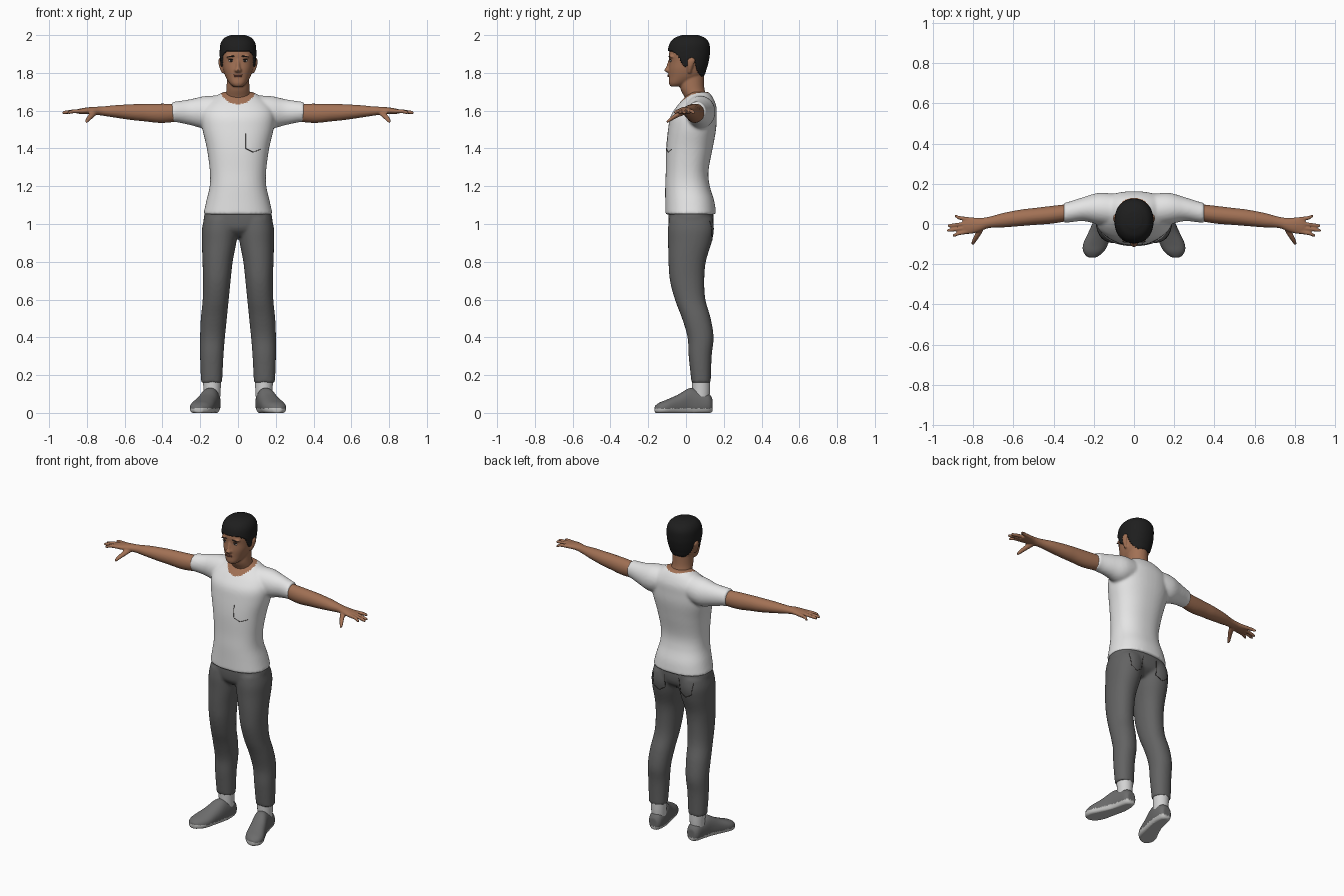
import bpy
import bmesh
import math
from mathutils import Matrix, Vector
from mathutils.bvhtree import BVHTree

cube = bpy.data.objects.get("Cube")
if cube:
    bpy.data.objects.remove(cube)


def material(name, r, g, b):
    m = bpy.data.materials.new(name)
    m.use_nodes = True
    m.diffuse_color = (r, g, b, 1)
    m.node_tree.nodes["Principled BSDF"].inputs["Base Color"].default_value = (r, g, b, 1)
    return m


SKIN = material("brown skin", 0.36, 0.165, 0.09)
HAIR = material("black hair", 0.013, 0.013, 0.013)
SHIRT = material("white cotton", 0.78, 0.78, 0.78)
DENIM = material("grey denim", 0.125, 0.125, 0.125)
SHOE = material("grey shoe", 0.15, 0.15, 0.15)
SOLE = material("pale sole", 0.55, 0.55, 0.54)
SOCK = material("pale sock", 0.65, 0.65, 0.65)
EYE = material("eye white", 0.5, 0.45, 0.42)
DARK = material("dark detail", 0.025, 0.02, 0.018)
LIP = material("lip", 0.26, 0.095, 0.065)


def interpolate(rings, steps):
    """Smooth curve through the key rings."""
    out = []
    for i in range(len(rings) - 1):
        p0, p1 = rings[max(i - 1, 0)], rings[i]
        p2, p3 = rings[i + 1], rings[min(i + 2, len(rings) - 1)]
        for k in range(steps):
            t = k / steps
            out.append([b + 0.5 * t * (c - a + t * (2 * a - 5 * b + 4 * c - d + t * (3 * (b - c) + d - a)))
                        for a, b, c, d in zip(p0, p1, p2, p3)])
    out.append(rings[-1])
    return out


def loft(bm, axis, rings, side=1, power=2.0, segs=32, steps=5, floor=None):
    """Closed loft along an axis; ring = position, two centre values, two radii."""
    u, v = [i for i in range(3) if i != axis]
    loops = []
    for t, cu, cv, ru, rv in interpolate(rings, steps):
        loop = []
        for k in range(segs):
            a = math.tau * k / segs
            c, s = math.cos(a), math.sin(a)
            p = [0, 0, 0]
            p[axis] = t
            p[u] = cu + ru * math.copysign(abs(c) ** (2 / power), c)
            p[v] = cv + rv * math.copysign(abs(s) ** (2 / power), s)
            if floor is not None:
                p[2] = max(p[2], floor)
            loop.append(bm.verts.new((p[0] * side, p[1], p[2])))
        loops.append(loop)
    faces = [bm.faces.new(loops[0]), bm.faces.new(loops[-1])]
    for a, b in zip(loops, loops[1:]):
        for k in range(segs):
            n = (k + 1) % segs
            faces.append(bm.faces.new((a[k], a[n], b[n], b[k])))
    bmesh.ops.recalc_face_normals(bm, faces=faces)


def finish(name, bm, mats, voxel=None, smooth=3, rule=None):
    """Make the object, fuse overlapping volumes, colour faces by a rule."""
    mesh = bpy.data.meshes.new(name)
    bm.to_mesh(mesh)
    bm.free()
    obj = bpy.data.objects.new(name, mesh)
    bpy.context.collection.objects.link(obj)
    if voxel:
        mod = obj.modifiers.new("fuse", "REMESH")
        mod.mode = "VOXEL"
        mod.voxel_size = voxel
        mod = obj.modifiers.new("soften", "SMOOTH")
        mod.iterations = smooth
        graph = bpy.context.evaluated_depsgraph_get()
        mesh = bpy.data.meshes.new_from_object(obj.evaluated_get(graph))
        mesh.name = name
        obj.modifiers.clear()
        obj.data = mesh
    mesh.materials.clear()
    for m in mats:
        mesh.materials.append(m)
    for poly in mesh.polygons:
        poly.use_smooth = True
        poly.material_index = int(rule(poly.center)) if rule else 0
    return obj


def surface_point(obj, x, z, from_y):
    """Point on the object straight behind (x, z)."""
    tree = BVHTree.FromPolygons([v.co for v in obj.data.vertices],
                                [p.vertices for p in obj.data.polygons])
    hit = tree.ray_cast(Vector((x, from_y, z)), Vector((0, -from_y, 0)))[0]
    return hit or Vector((x, 0, z))


def bead(name, centre, size, mat, tilt=0):
    bm = bmesh.new()
    matrix = Matrix.Translation(centre) @ Matrix.Rotation(tilt, 4, "Y") @ Matrix.Diagonal((*size, 1))
    bmesh.ops.create_uvsphere(bm, u_segments=16, v_segments=10, radius=1, matrix=matrix)
    return finish(name, bm, [mat])


def stitch(name, obj, points, from_y):
    curve = bpy.data.curves.new(name, "CURVE")
    curve.dimensions = "3D"
    curve.bevel_depth = 0.0015
    spline = curve.splines.new("POLY")
    path = []
    for (x0, z0), (x1, z1) in zip(points, points[1:]):
        path += [surface_point(obj, x0 + (x1 - x0) * k / 6, z0 + (z1 - z0) * k / 6, from_y) for k in range(6)]
    spline.points.add(len(path) - 1)
    for p, co in zip(spline.points, path):
        p.co = (*co, 1)
    curve.materials.append(DARK)
    bpy.context.collection.objects.link(bpy.data.objects.new(name, curve))


SIDES = (("left", 1), ("right", -1))

# Shirt: torso and sleeves fused, neck opening in skin
bm = bmesh.new()
loft(bm, 2, [(1.05, 0, .025, .184, .135), (1.12, 0, .02, .168, .13), (1.2, 0, .008, .15, .118),
             (1.28, 0, .006, .149, .113), (1.4, 0, .018, .165, .123), (1.5, 0, .032, .188, .127),
             (1.57, 0, .04, .194, .122), (1.62, 0, .055, .18, .106), (1.66, 0, .065, .14, .082),
             (1.69, 0, .07, .095, .058), (1.70, 0, .07, .07, .045)], power=2.3, segs=48)
for _, s in SIDES:
    loft(bm, 0, [(.06, .065, 1.605, .08, .075), (.17, .076, 1.592, .079, .086),
                 (.25, .074, 1.592, .06, .069), (.32, .06, 1.594, .052, .056),
                 (.35, .055, 1.593, .05, .054)], s)
shirt = finish("shirt", bm, [SHIRT, SKIN], .008, 6,
               lambda c: c.z > 1.6 and (c.x / .088) ** 2 + ((c.y - .045) / .085) ** 2 < 1)
stitch("chest_pocket_stitching", shirt, [(.04, 1.48), (.04, 1.4), (.08, 1.38), (.13, 1.4)], -1)

# Trousers: hips and legs fused
bm = bmesh.new()
loft(bm, 2, [(.935, 0, .02, .07, .07), (.97, 0, .024, .16, .11), (1.02, 0, .026, .182, .12),
             (1.08, 0, .025, .17, .115)], power=2.4, segs=48)
for _, s in SIDES:
    loft(bm, 2, [(.16, .14, .08, .056, .051), (.3, .139, .075, .062, .061), (.4, .135, .077, .066, .069),
                 (.5, .128, .055, .069, .076), (.6, .118, .022, .069, .081), (.7, .112, .006, .073, .091),
                 (.8, .108, .006, .08, .099), (.9, .1, .02, .091, .115), (.97, .096, .026, .095, .122),
                 (1.03, .09, .026, .09, .115)], s, power=2.15)
trousers = finish("trousers", bm, [DENIM], .009, 4)
for side, s in SIDES:
    stitch(side + "_back_pocket_stitching", trousers,
           [(.05 * s, 1.03), (.055 * s, .94), (.095 * s, .915), (.135 * s, .94), (.145 * s, 1.03)], 1)

# Head: skull, nose, ears and neck fused
skull = [(1.728, 0, -.05, .026, .032), (1.745, 0, -.036, .045, .054), (1.78, 0, -.004, .066, .086),
         (1.82, 0, .005, .079, .096), (1.86, 0, .012, .085, .1), (1.9, 0, .014, .088, .104),
         (1.94, 0, .018, .084, .098), (1.972, 0, .02, .064, .074), (1.988, 0, .02, .03, .035)]
bm = bmesh.new()
loft(bm, 2, skull, power=2.2, segs=48)
loft(bm, 2, [(1.6, 0, .06, .07, .06), (1.66, 0, .054, .067, .058), (1.72, 0, .033, .061, .064),
             (1.79, 0, .03, .058, .065)])
loft(bm, 2, [(1.872, 0, -.08, .008, .012), (1.83, 0, -.09, .012, .016), (1.814, 0, -.094, .019, .022),
             (1.802, 0, -.088, .014, .014)])
loft(bm, 2, [(1.778, 0, -.078, .02, .012), (1.785, 0, -.082, .026, .014), (1.794, 0, -.08, .02, .012)])
for _, s in SIDES:
    loft(bm, 2, [(1.798, .079, .018, .006, .008), (1.83, .089, .022, .01, .014),
                 (1.865, .093, .028, .011, .021), (1.882, .088, .028, .007, .012)], s)
    loft(bm, 2, [(1.876, .036, -.07, .012, .012), (1.886, .036, -.074, .028, .016),
                 (1.896, .036, -.068, .018, .012)], s)
head = finish("head", bm, [SKIN], .005, 4)

# Face details
for side, s in SIDES:
    eye = surface_point(head, .036 * s, 1.864, -1)
    bead(side + "_eye", eye, (.015, .004, .0065), EYE)
    bead(side + "_iris", eye + Vector((0, -.003, 0)), (.0065, .0025, .0062), DARK)
    bead(side + "_upper_lid", eye + Vector((0, -.002, .0065)), (.016, .004, .002), DARK)
    brow = surface_point(head, .037 * s, 1.887, -1)
    bead(side + "_eyebrow", brow, (.021, .005, .0035), DARK, .1 * s)
mouth = surface_point(head, 0, 1.786, -1)
bead("upper_lip", mouth + Vector((0, .002, .003)), (.024, .005, .0035), LIP)
bead("lower_lip", mouth + Vector((0, .002, -.004)), (.021, .005, .0045), LIP)

# Hair: swollen skull shell trimmed along the hairline
HAIRLINE = [(-.2, 1.922), (-.075, 1.915), (-.04, 1.89), (-.022, 1.85), (-.008, 1.83), (.006, 1.835),
            (.014, 1.875), (.045, 1.875), (.06, 1.815), (.085, 1.775), (.3, 1.77)]


def hairline(y):
    for (y0, z0), (y1, z1) in zip(HAIRLINE, HAIRLINE[1:]):
        if y <= y1:
            return z0 + (z1 - z0) * (y - y0) / (y1 - y0)
    return z1


bm = bmesh.new()
loft(bm, 2, [(z + (.012 if z > 1.93 else 0), x, y, rx + .009, ry + .008) for z, x, y, rx, ry in skull],
     power=2.15, segs=96, steps=10)
trimmed = [f for f in bm.faces if f.calc_center_median().z < hairline(f.calc_center_median().y)]
bmesh.ops.delete(bm, geom=trimmed, context="FACES")
hair = finish("hair", bm, [HAIR])
thick = hair.modifiers.new("thickness", "SOLIDIFY")
thick.thickness = .012

for side, s in SIDES:
    # Arm with hand, fingers and thumb
    bm = bmesh.new()
    loft(bm, 0, [(.27, .065, 1.592, .04, .044), (.4, .047, 1.586, .044, .051), (.5, .037, 1.59, .042, .046),
                 (.56, .031, 1.592, .041, .042), (.65, .019, 1.596, .036, .033), (.72, .008, 1.598, .028, .024),
                 (.77, -.004, 1.6, .034, .02), (.82, -.008, 1.598, .042, .016),
                 (.85, -.008, 1.596, .034, .012)], s)
    for y0, y1, tip in ((-.036, -.057, .902), (-.017, -.032, .93), (.003, -.008, .926), (.022, .04, .893)):
        loft(bm, 0, [(.81, y0, 1.598, .011, .012), (.87, (y0 + y1) / 2, 1.596, .0095, .0105),
                     (tip - .008, y1, 1.59, .008, .009), (tip, y1, 1.589, .004, .005)], s, segs=12)
    loft(bm, 1, [(-.005, .755, 1.595, .018, .016), (-.05, .775, 1.575, .016, .014),
                 (-.085, .795, 1.552, .012, .011), (-.104, .803, 1.539, .006, .006)], s, segs=12)
    finish(side + "_arm", bm, [SKIN], .005, 2)

    # Sock
    bm = bmesh.new()
    loft(bm, 2, [(.07, .137, .078, .042, .045), (.12, .137, .08, .045, .047), (.18, .138, .08, .049, .048)], s)
    finish(side + "_sock", bm, [SOCK])

    # Shoe with pale sole
    bm = bmesh.new()
    loft(bm, 1, [(.14, .135, .04, .026, .035), (.12, .136, .048, .042, .054), (.07, .14, .052, .048, .068),
                 (.02, .15, .055, .05, .077), (-.04, .17, .04, .056, .058), (-.1, .191, .028, .062, .043),
                 (-.14, .202, .022, .05, .033), (-.166, .208, .018, .022, .018)],
         s, power=2.3, floor=0)
    finish(side + "_shoe", bm, [SHOE, SOLE], .006, 2, lambda c: c.z < .024)
